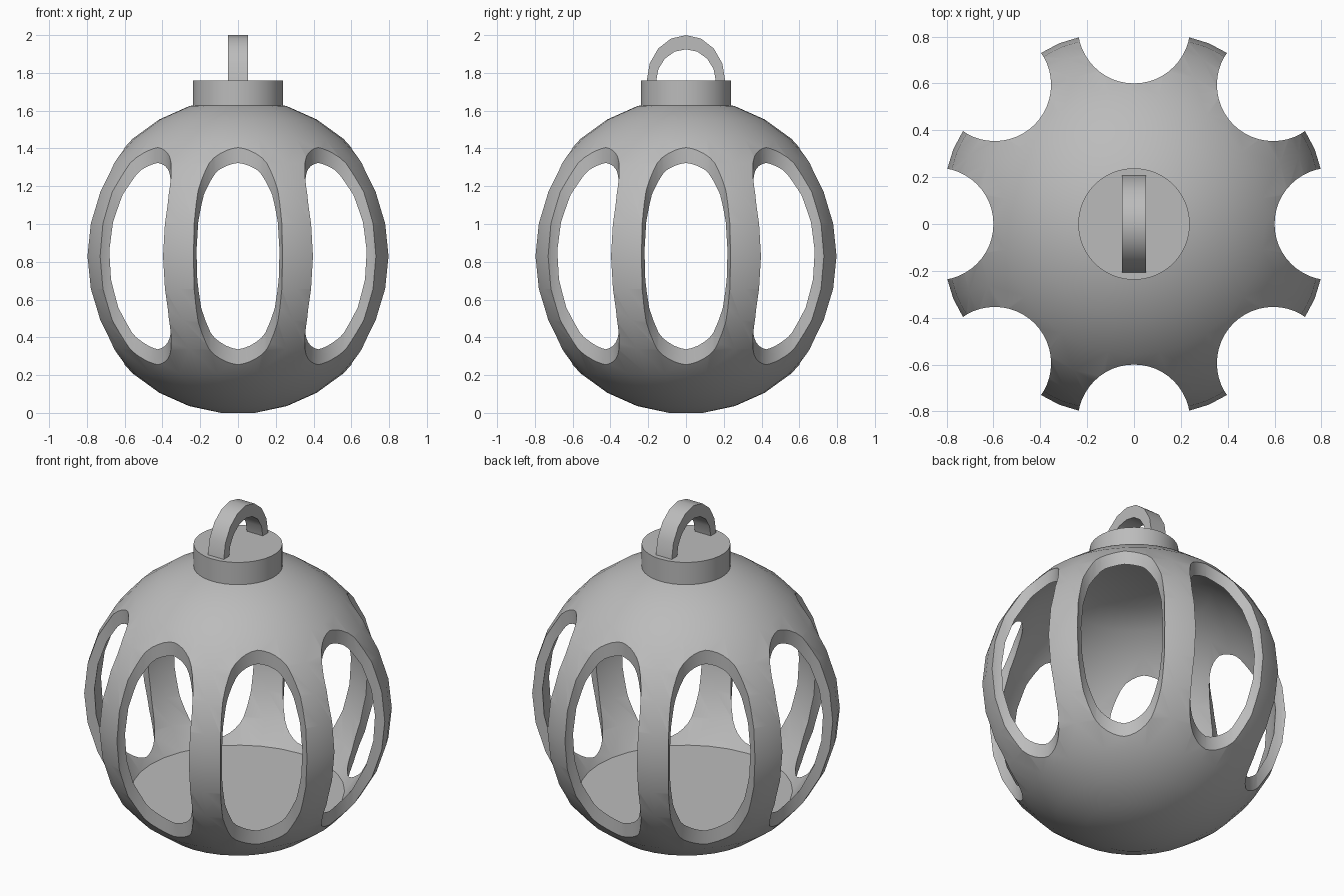
import bpy, bmesh, math
from math import sin, cos, radians, acos, pi

default = bpy.data.objects.get("Cube")
if default:
    bpy.data.objects.remove(default)

# One plain grey for every part
grey = bpy.data.materials.new("plain grey")
grey.use_nodes = True
grey.diffuse_color = (0.5, 0.5, 0.5, 1)
grey.node_tree.nodes["Principled BSDF"].inputs["Base Color"].default_value = (0.5, 0.5, 0.5, 1)


def make_object(name, bm):
    bmesh.ops.recalc_face_normals(bm, faces=bm.faces)
    mesh = bpy.data.meshes.new(name)
    bm.to_mesh(mesh)
    bm.free()
    mesh.materials.append(grey)
    obj = bpy.data.objects.new(name, mesh)
    bpy.context.collection.objects.link(obj)
    return obj


def lathe(name, profile, segments, x=0, y=0):
    """Closed solid of revolution from (radius, z) pairs, capped at both ends."""
    bm = bmesh.new()
    rings = []
    for r, z in profile:
        rings.append([bm.verts.new((x + r * cos(2 * pi * i / segments),
                                    y + r * sin(2 * pi * i / segments), z))
                      for i in range(segments)])
    for a, b in zip(rings, rings[1:]):
        for i in range(segments):
            j = (i + 1) % segments
            bm.faces.new((a[i], a[j], b[j], b[i]))
    bm.faces.new(rings[0])
    bm.faces.new(rings[-1])
    return make_object(name, bm)


def select_only(obj):
    bpy.ops.object.select_all(action='DESELECT')
    obj.select_set(True)
    bpy.context.view_layer.objects.active = obj


def smooth(obj):
    select_only(obj)
    bpy.ops.object.shade_smooth_by_angle(angle=radians(30))


def subtract(obj, cutter):
    cutter.hide_render = True
    mod = obj.modifiers.new("cut", 'BOOLEAN')
    mod.operation = 'DIFFERENCE'
    mod.solver = 'EXACT'
    mod.object = cutter
    select_only(obj)
    bpy.ops.object.modifier_apply(modifier=mod.name)
    bpy.data.objects.remove(cutter)


# Globe: faceted ball with small flat poles
OUTER, INNER, CENTRE = 0.835, 0.78, 0.83
FLOOR, CEILING = 0.30, 1.56
polar = [radians(6 + 12 * k) for k in range(15)]
globe = lathe("globe", [(OUTER * sin(a), CENTRE - OUTER * cos(a)) for a in polar], 32)

# Hollow inside, with flat floor and ceiling
start = acos((CENTRE - FLOOR) / INNER)
end = acos((CENTRE - CEILING) / INNER)
steps = [start + (end - start) * k / 10 for k in range(11)]
hollow = lathe("hollow_cutter",
               [(INNER * sin(a), CENTRE - INNER * cos(a)) for a in steps], 32)
subtract(globe, hollow)

# Eight upright round cutters open the windows between the ribs
for k in range(8):
    a = k * pi / 4
    window = lathe("window_cutter", [(0.24, -0.2), (0.24, 1.9)], 48,
                   0.84 * cos(a), 0.84 * sin(a))
    subtract(globe, window)
smooth(globe)

# Cap
cap = lathe("cap", [(0.238, 1.6), (0.238, 1.76)], 64)
smooth(cap)

# Hanging loop: flat half ring standing on the cap
bm = bmesh.new()
sections = []
for k in range(9):
    a = k * pi / 8
    sections.append([bm.verts.new((x, ry * cos(a), 1.757 + rz * sin(a)))
                     for x, ry, rz in ((-0.052, 0.208, 0.243), (0.052, 0.208, 0.243),
                                       (0.052, 0.158, 0.168), (-0.052, 0.158, 0.168))])
for a, b in zip(sections, sections[1:]):
    for i in range(4):
        j = (i + 1) % 4
        bm.faces.new((a[i], a[j], b[j], b[i]))
bm.faces.new(sections[0])
bm.faces.new(sections[-1])
loop = make_object("hanging_loop", bm)
smooth(loop)
